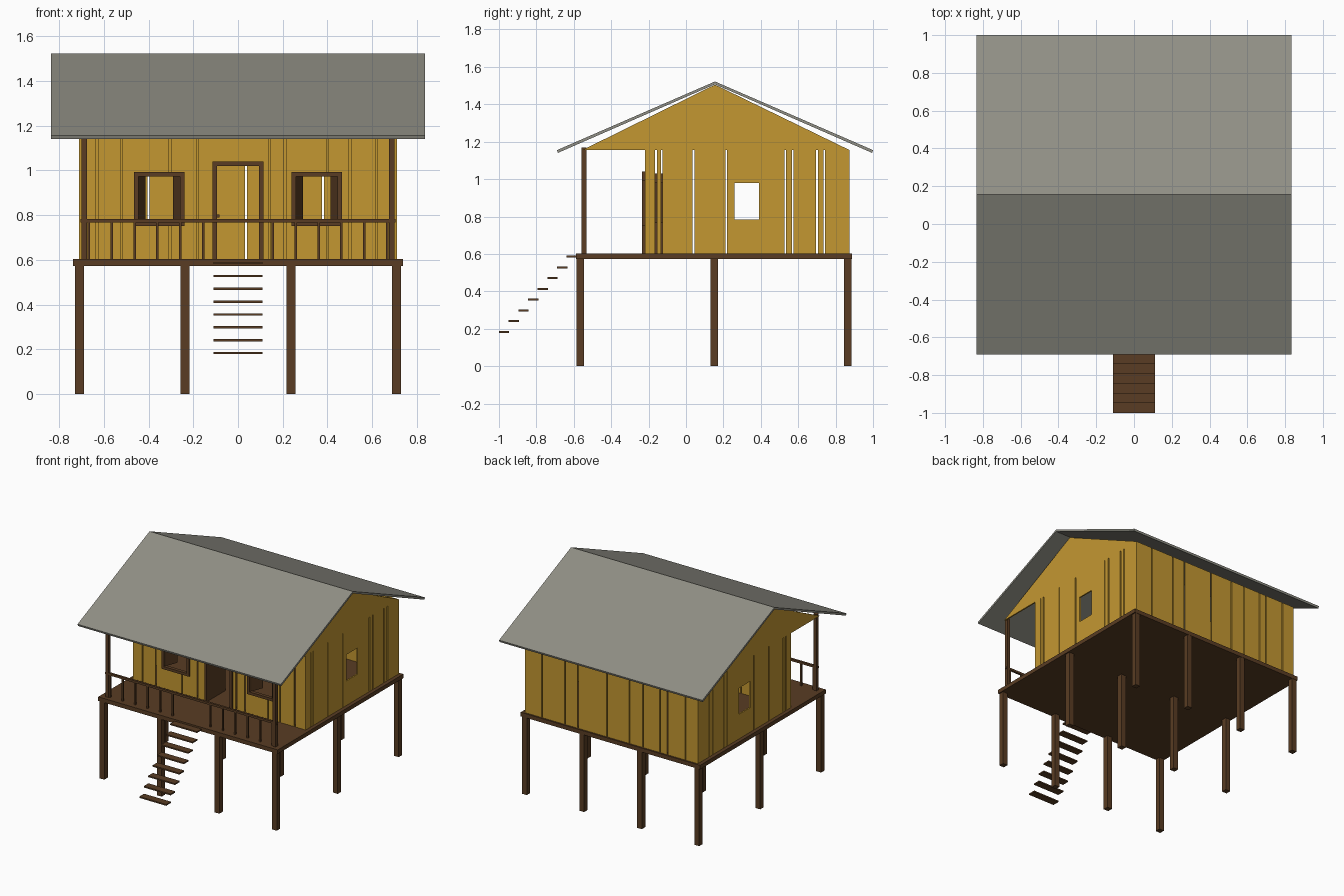
import bpy, bmesh, math
from mathutils import Matrix, Vector

cube = bpy.data.objects.get("Cube")
if cube:
    bpy.data.objects.remove(cube, do_unlink=True)


def material(name, rgb):
    m = bpy.data.materials.new(name)
    m.use_nodes = True
    m.diffuse_color = (*rgb, 1)
    m.node_tree.nodes["Principled BSDF"].inputs["Base Color"].default_value = (*rgb, 1)
    return m


YELLOW = material("yellow boards", (0.55, 0.31, 0.031))
WOOD = material("dark wood", (0.1, 0.046, 0.017))
GREY = material("grey roofing", (0.28, 0.275, 0.235))


def box(x, y, z):
    """A box given as three (low, high) ranges."""
    return x, y, z


def around(c, w):
    return c - w / 2, c + w / 2


def add_box(bm, ranges):
    size = [b - a for a, b in ranges]
    mid = [(a + b) / 2 for a, b in ranges]
    mat = Matrix.Translation(mid) @ Matrix.Diagonal((*size, 1))
    bmesh.ops.create_cube(bm, size=1, matrix=mat)


def finish(name, bm, mat):
    bmesh.ops.recalc_face_normals(bm, faces=bm.faces)
    mesh = bpy.data.meshes.new(name)
    bm.to_mesh(mesh)
    bm.free()
    mesh.materials.append(mat)
    obj = bpy.data.objects.new(name, mesh)
    bpy.context.scene.collection.objects.link(obj)
    return obj


def boxes(name, mat, parts):
    bm = bmesh.new()
    for p in parts:
        add_box(bm, p)
    return finish(name, bm, mat)


def prism(name, mat, profile, x):
    """Extrude a (y, z) profile across the x range."""
    bm = bmesh.new()
    face = bm.faces.new([bm.verts.new((x[0], y, z)) for y, z in profile])
    new = bmesh.ops.extrude_face_region(bm, geom=[face])["geom"]
    bmesh.ops.translate(bm, vec=(x[1] - x[0], 0, 0),
                        verts=[v for v in new if isinstance(v, bmesh.types.BMVert)])
    return finish(name, bm, mat)


FLOOR, EAVE = 0.603, 1.155
HALF, FRONT, BACK, RIDGE = 0.71, -0.22, 0.875, 0.155
THICK, GAP = 0.01, 0.009

# Stilts, deck and stairs
boxes("stilts", WOOD, [box(around(x, 0.04), around(y, 0.04), (0, 0.58))
                       for x in (-0.708, -0.237, 0.237, 0.708)
                       for y in (-0.565, 0.15, 0.865)])
boxes("deck", WOOD, [box((-0.737, 0.737), (-0.587, 0.887), (0.573, FLOOR))])
boxes("stair_treads", WOOD, [box((-0.11, 0.11), (-1 + 0.0517 * i, -0.945 + 0.0517 * i),
                                 around(0.183 + 0.0575 * i, 0.01)) for i in range(8)])


# Walls of upright boards with narrow gaps and openings
def board_wall(name, along_x, span, depth, gaps, openings):
    parts = []
    cuts = sorted([(span[0], 0), (span[1], 0)] + [(g, GAP) for g in gaps]
                  + [(e, 0) for o in openings for e in o[:2]])
    for (a, ga), (b, gb) in zip(cuts, cuts[1:]):
        run = (a + ga / 2, b - gb / 2)
        heights = [(FLOOR, EAVE)]
        for left, right, low, high in openings:
            if left < (a + b) / 2 < right:
                heights = [(FLOOR, low), (high, EAVE)]
        for h in heights:
            if h[1] - h[0] > 0.005:
                parts.append(box(run, depth, h) if along_x else box(depth, run, h))
    return boxes(name, YELLOW, parts)


WINDOW_X, SILL, HEAD = 0.352, 0.765, 0.982
windows = [(s * WINDOW_X - 0.1, s * WINDOW_X + 0.1, SILL, HEAD) for s in (-1, 1)]
door = (-0.1, 0.1, FLOOR, 1.03)
board_wall("front_wall", True, (-HALF, HALF), (FRONT, FRONT + THICK),
           [-0.63, -0.52, -0.305, -0.18, 0.14, 0.21, 0.4, 0.5, 0.62], windows + [door])
board_wall("back_wall", True, (-HALF, HALF), (BACK - THICK, BACK),
           [-0.61, -0.46, -0.4, -0.26, -0.15, 0.035, 0.275, 0.38, 0.57], [])
for side, s in (("left", 1), ("right", -1)):
    depth = sorted((s * HALF, s * (HALF - THICK)))
    board_wall(side + "_wall", False, (FRONT, BACK), depth,
               [-0.16, -0.13, 0.04, 0.215, 0.53, 0.57, 0.7, 0.74],
               [(0.26, 0.39, 0.785, 0.98)])
    prism(side + "_gable", YELLOW, [(-0.555, EAVE), (BACK, EAVE), (RIDGE, 1.505)], depth)


# Door and window frames
def frame(name, x, z, sill):
    w, y = 0.02, (FRONT - 0.014, FRONT + 0.012)
    parts = [box((x[0], x[0] + w), y, z), box((x[1] - w, x[1]), y, z),
             box(x, y, (z[1] - w, z[1]))]
    if sill:
        parts.append(box(x, y, (z[0], z[0] + w)))
    boxes(name, WOOD, parts)


def leaf(name, hinge, width, z, angle):
    """A thin panel swung inward from its hinge."""
    bm = bmesh.new()
    add_box(bm, box((0, width), (-0.005, 0.005), z))
    bmesh.ops.rotate(bm, cent=Vector(), matrix=Matrix.Rotation(angle, 3, "Z"), verts=bm.verts)
    bmesh.ops.translate(bm, vec=(hinge, FRONT + 0.012, 0), verts=bm.verts)
    finish(name, bm, WOOD)


frame("door_frame", (-0.113, 0.113), (FLOOR, 1.04), False)
leaf("door", -0.098, 0.195, (FLOOR, 1.03), math.radians(90))
boxes("door_knob", WOOD, [box((-0.093, -0.082), (-0.04, -0.028), (0.79, 0.802))])
for side, s in (("left", 1), ("right", -1)):
    c = s * WINDOW_X
    frame(side + "_window_frame", (c - 0.113, c + 0.113), (0.75, 0.992), True)
    leaf(side + "_window_shutter_a", c - 0.098, 0.095, (SILL, HEAD), math.radians(70))
    leaf(side + "_window_shutter_b", c + 0.098, 0.095, (SILL, HEAD), math.radians(110))

# Porch posts and railing
PORCH = -0.545
boxes("porch_posts", WOOD, [box(around(s * 0.687, 0.025), around(PORCH, 0.025), (FLOOR, 1.17))
                            for s in (-1, 1)])
boxes("hand_rail", WOOD, [box((-0.705, 0.705), around(PORCH, 0.016), (0.767, 0.783))])
boxes("balusters", WOOD, [box(around(s * (0.155 + 0.1025 * i), 0.011),
                              around(PORCH, 0.011), (FLOOR, 0.77))
                          for s in (-1, 1) for i in range(6)])

# Pitched roof sheet
prism("roof", GREY, [(-0.69, 1.155), (RIDGE, 1.522), (1.0, 1.155),
                     (0.995, 1.14), (RIDGE, 1.507), (-0.685, 1.14)], (-0.835, 0.835))
